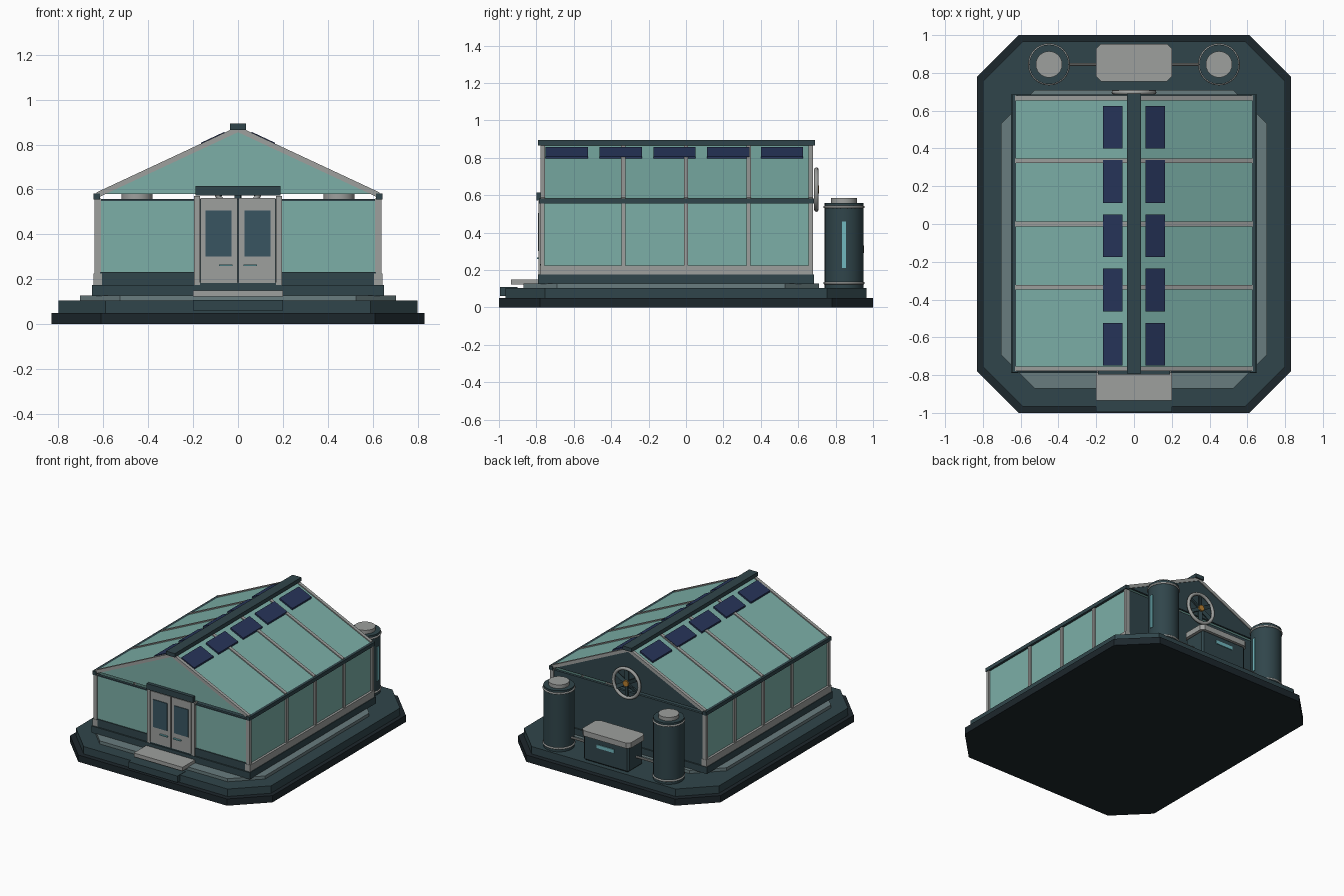
import bpy, bmesh, math
from mathutils import Matrix

if "Cube" in bpy.data.objects:
    bpy.data.objects.remove(bpy.data.objects["Cube"])

def mat(name, r, g, b, a=1.0):
    m = bpy.data.materials.new(name)
    m.diffuse_color = (r, g, b, a)
    m.use_nodes = True
    m.node_tree.nodes["Principled BSDF"].inputs["Base Color"].default_value = m.diffuse_color
    return m

BLACK = mat("near_black", 0.012, 0.02, 0.025)
DARK = mat("dark_teal", 0.03, 0.06, 0.07)
STONE = mat("stone", 0.14, 0.2, 0.21)
METAL = mat("metal", 0.34, 0.35, 0.34)
GLASS = mat("glass", 0.2, 0.43, 0.39, 0.88)
SOLAR = mat("solar_blue", 0.02, 0.035, 0.1)
WINDOW = mat("door_glass", 0.04, 0.09, 0.12)
CYAN = mat("cyan", 0.17, 0.48, 0.52)
ORANGE = mat("orange", 0.5, 0.22, 0.03)

def finish(name, bm, m, smooth=False):
    bmesh.ops.recalc_face_normals(bm, faces=bm.faces)
    me = bpy.data.meshes.new(name)
    bm.to_mesh(me)
    bm.free()
    me.materials.append(m)
    ob = bpy.data.objects.new(name, me)
    bpy.context.collection.objects.link(ob)
    if smooth:
        bpy.ops.object.select_all(action='DESELECT')
        ob.select_set(True)
        bpy.context.view_layer.objects.active = ob
        bpy.ops.object.shade_smooth_by_angle(angle=math.radians(35))
    return ob

def box(name, x0, x1, y0, y1, z0, z1, m, bevel=0.0):
    bm = bmesh.new()
    size = Matrix.Diagonal((x1 - x0, y1 - y0, z1 - z0, 1))
    loc = Matrix.Translation(((x0 + x1) / 2, (y0 + y1) / 2, (z0 + z1) / 2))
    bmesh.ops.create_cube(bm, size=1, matrix=loc @ size)
    if bevel:
        bmesh.ops.bevel(bm, geom=bm.edges[:], offset=bevel, segments=1, affect='EDGES')
    return finish(name, bm, m)

def mirrored(name, x0, x1, *rest):
    box(name + "_right", x0, x1, *rest)
    box(name + "_left", -x1, -x0, *rest)

def prism(name, pts, depth, m):
    """Extrude a closed outline of 3D points by a vector."""
    bm = bmesh.new()
    f = bm.faces.new([bm.verts.new(p) for p in pts])
    r = bmesh.ops.extrude_face_region(bm, geom=[f], use_keep_orig=True)
    vs = [v for v in r["geom"] if isinstance(v, bmesh.types.BMVert)]
    bmesh.ops.translate(bm, vec=depth, verts=vs)
    return finish(name, bm, m)

def octagon(name, hx, y0, y1, c, z0, z1, m):
    half = [(hx - c, y0), (hx, y0 + c), (hx, y1 - c), (hx - c, y1)]
    pts = half + [(-x, y) for x, y in reversed(half)]
    return prism(name, [(x, y, z0) for x, y in pts], (0, 0, z1 - z0), m)

def cyl(name, x, y, z, r, length, m, axis='Z', n=24):
    bm = bmesh.new()
    rot = {'Z': Matrix(), 'Y': Matrix.Rotation(math.pi / 2, 4, 'X'),
           'X': Matrix.Rotation(math.pi / 2, 4, 'Y')}[axis]
    bmesh.ops.create_cone(bm, cap_ends=True, segments=n, radius1=r, radius2=r,
                          depth=length, matrix=Matrix.Translation((x, y, z)) @ rot)
    return finish(name, bm, m, True)

def torus(name, x, y, z, R, r, m, rot=(0, 0, 0)):
    bpy.ops.mesh.primitive_torus_add(location=(x, y, z), rotation=rot, major_radius=R,
                                     minor_radius=r, major_segments=32, minor_segments=8)
    ob = bpy.context.object
    ob.name = name
    ob.data.materials.append(m)
    bpy.ops.object.shade_smooth_by_angle(angle=math.radians(50))

# Stepped base
octagon("base_lower", 0.83, -1.0, 1.0, 0.22, 0, 0.05, BLACK)
octagon("base_upper", 0.80, -0.965, 0.965, 0.21, 0.05, 0.105, DARK)
octagon("plinth", 0.705, -0.87, 0.71, 0.18, 0.105, 0.128, STONE)
box("foundation", -0.65, 0.65, -0.79, 0.685, 0.125, 0.175, DARK)
box("front_step_low", -0.2, 0.2, -0.995, -0.9, 0.06, 0.108, DARK)
box("front_step_high", -0.2, 0.2, -0.935, -0.78, 0.122, 0.15, METAL)

# Side walls: sill, glass, eave beam and mullions
Y0, Y1 = -0.78, 0.68
BARS = [-0.767, -0.335, 0.0, 0.335, 0.667]
mirrored("side_sill", 0.605, 0.645, Y0, Y1, 0.175, 0.225, METAL)
mirrored("eave_beam", 0.615, 0.645, -0.785, 0.685, 0.555, 0.582, DARK)
for i in range(4):
    mirrored(f"side_glass_{i}", 0.615, 0.628, BARS[i], BARS[i + 1], 0.225, 0.555, GLASS)
for i, y in enumerate(BARS):
    mirrored(f"side_post_{i}", 0.61, 0.64, y - 0.011, y + 0.011, 0.22, 0.56, METAL)

# Front wall beside the doors
mirrored("front_low_wall", 0.19, 0.615, -0.78, -0.755, 0.175, 0.232, DARK)
mirrored("front_glass", 0.19, 0.615, -0.773, -0.76, 0.232, 0.55, GLASS)
mirrored("front_top_rail", 0.19, 0.615, -0.777, -0.757, 0.549, 0.557, DARK)

# Double door
mirrored("door_jamb", 0.17, 0.195, -0.788, -0.755, 0.175, 0.57, METAL)
mirrored("door_leaf", 0.003, 0.166, -0.785, -0.762, 0.183, 0.562, METAL)
mirrored("door_window", 0.028, 0.145, -0.79, -0.78, 0.302, 0.506, WINDOW)
mirrored("door_handle", 0.025, 0.085, -0.797, -0.784, 0.258, 0.266, CYAN)
box("door_threshold", -0.17, 0.17, -0.785, -0.76, 0.172, 0.185, DARK)
box("door_lintel", -0.19, 0.19, -0.798, -0.755, 0.572, 0.615, DARK)

# Back wall and both gables, leaving the narrow vent slot below each gable
box("back_wall", -0.615, 0.615, 0.655, 0.675, 0.175, 0.557, DARK)
for name, y, m in (("front_gable", -0.773, GLASS), ("back_gable", 0.66, DARK)):
    prism(name, [(-0.61, y, 0.58), (0.61, y, 0.58), (0, y, 0.865)], (0, 0.014, 0), m)

# Roof slopes: glass, rafters and solar panels
EAVE_X, EAVE_Z, TOP_Z = 0.643, 0.577, 0.877
SLOPE = (TOP_Z - EAVE_Z) / EAVE_X
def slab(name, s, x0, x1, y0, y1, low, high, m):
    pts = [(s * x, y0, TOP_Z - SLOPE * x + dz)
           for x, dz in ((x0, low), (x1, low), (x1, high), (x0, high))]
    return prism(name, pts, (0, y1 - y0, 0), m)

for side, s in (("right", 1), ("left", -1)):
    for i in range(4):
        slab(f"roof_glass_{side}_{i}", s, 0, 0.63, BARS[i], BARS[i + 1], -0.016, -0.004, GLASS)
    for i, y in enumerate(BARS):
        slab(f"rafter_{side}_{i}", s, 0, 0.63, y - 0.012, y + 0.012, -0.022, 0.004, METAL)
    for i in range(5):
        y = -0.637 + i * 0.2875
        slab(f"solar_panel_{side}_{i}", s, 0.06, 0.165, y - 0.113, y + 0.113, -0.006, 0.008, SOLAR)
box("ridge_cap", -0.036, 0.036, -0.792, 0.69, 0.866, 0.894, DARK)

# Extractor fan on the back gable
FZ = 0.63
torus("fan_ring", 0, 0.697, FZ, 0.107, 0.012, METAL, (math.pi / 2, 0, 0))
cyl("fan_hub", 0, 0.697, FZ, 0.022, 0.026, ORANGE, 'Y', 16)
for i in range(6):
    ob = box(f"fan_blade_{i}", -0.014, 0.014, -0.004, 0.004, 0.015, 0.104, DARK)
    ob.matrix_world = (Matrix.Translation((0, 0.694, FZ))
                       @ Matrix.Rotation(i * math.pi / 3, 4, 'Y')
                       @ Matrix.Rotation(0.3, 4, 'Z'))

# Rear tanks with bands, caps, gauges and pipes
for side, s in (("right", 1), ("left", -1)):
    x, y = s * 0.45, 0.845
    cyl(f"tank_{side}", x, y, 0.331, 0.105, 0.455, DARK)
    cyl(f"tank_cap_{side}", x, y, 0.57, 0.07, 0.03, METAL)
    for k, z in enumerate((0.13, 0.537)):
        torus(f"tank_band_{side}_{k}", x, y, z, 0.104, 0.007, METAL)
    box(f"tank_gauge_{side}", x + 0.095, x + 0.109, y - 0.011, y + 0.011, 0.21, 0.46, CYAN)
    cyl(f"pipe_{side}", s * 0.27, y, 0.19, 0.008, 0.17, METAL, 'X', 10)

# Control box between the tanks
box("control_box", -0.185, 0.185, 0.765, 0.94, 0.105, 0.295, DARK, 0.012)
octagon("control_box_lid", 0.2, 0.755, 0.953, 0.025, 0.29, 0.33, METAL)
box("control_box_display", -0.07, 0.07, 0.935, 0.946, 0.225, 0.25, CYAN)
